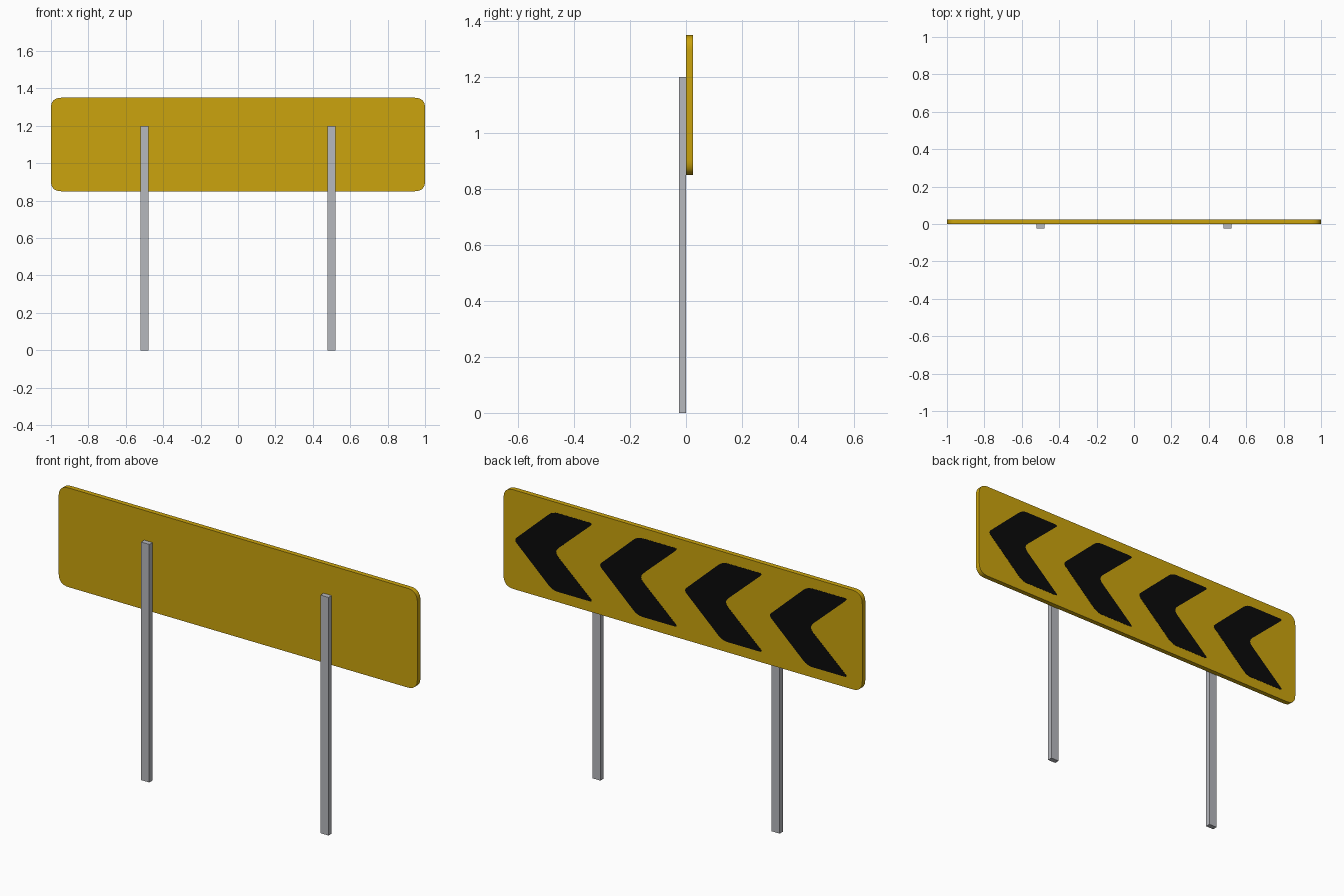
import bpy, bmesh, math
from mathutils import Vector

if "Cube" in bpy.data.objects:
    bpy.data.objects.remove(bpy.data.objects["Cube"])


def material(name, rgb):
    m = bpy.data.materials.new(name)
    m.diffuse_color = (*rgb, 1.0)
    m.use_nodes = True
    m.node_tree.nodes["Principled BSDF"].inputs["Base Color"].default_value = m.diffuse_color
    return m


YELLOW = material("sign yellow", (0.60, 0.37, 0.004))
BLACK = material("chevron black", (0.003, 0.003, 0.003))
GREY = material("post grey", (0.47, 0.48, 0.51))


def rounded(points, steps):
    """Round each (x, z, cut) corner with a quadratic curve."""
    out = []
    n = len(points)
    for i, (x, z, cut) in enumerate(points):
        p = Vector((x, z))
        a = p + (Vector(points[i - 1][:2]) - p).normalized() * cut
        b = p + (Vector(points[(i + 1) % n][:2]) - p).normalized() * cut
        for s in range(steps + 1):
            t = s / steps
            out.append(a * (1 - t) ** 2 + p * 2 * t * (1 - t) + b * t ** 2)
    return out


def plate(name, outline, y0, y1, mat):
    """Extrude an x-z outline from y0 to y1."""
    bm = bmesh.new()
    face = bm.faces.new([bm.verts.new((p.x, y0, p.y)) for p in outline])
    ext = bmesh.ops.extrude_face_region(bm, geom=[face])
    moved = [v for v in ext["geom"] if isinstance(v, bmesh.types.BMVert)]
    bmesh.ops.translate(bm, verts=moved, vec=(0, y1 - y0, 0))
    bmesh.ops.recalc_face_normals(bm, faces=bm.faces)
    mesh = bpy.data.meshes.new(name)
    bm.to_mesh(mesh)
    bm.free()
    mesh.materials.append(mat)
    ob = bpy.data.objects.new(name, mesh)
    bpy.context.collection.objects.link(ob)
    return ob


# Sign panel with rounded corners
R = 0.055
panel = plate("sign_panel", rounded(
    [(-1, 0.85, R), (1, 0.85, R), (1, 1.35, R), (-1, 1.35, R)], 8),
    0.0, 0.0245, YELLOW)
bpy.context.view_layer.objects.active = panel
panel.select_set(True)
bpy.ops.object.shade_smooth_by_angle(angle=math.radians(30))

# Four black chevrons on the back (+y) face, pointing to +x
H, MID = 0.198, 1.10
for i in range(4):
    tip = 0.942 - 0.4735 * i
    outline = rounded([
        (tip, MID, 0.02),
        (tip - 0.215, MID + H, 0.03),
        (tip - 0.443, MID + H, 0.022),
        (tip - 0.222, MID, 0.035),
        (tip - 0.443, MID - H, 0.022),
        (tip - 0.215, MID - H, 0.03)], 4)
    plate(f"chevron_{i + 1}", outline, 0.024, 0.0253, BLACK)

# Two square-edged posts against the plain face
for side, x in (("left", -0.5), ("right", 0.5)):
    w = 0.0225
    corners = [Vector(c) for c in
               ((x - w, 0), (x + w, 0), (x + w, 1.2), (x - w, 1.2))]
    plate(f"{side}_post", corners, -0.025, 0.0, GREY)
